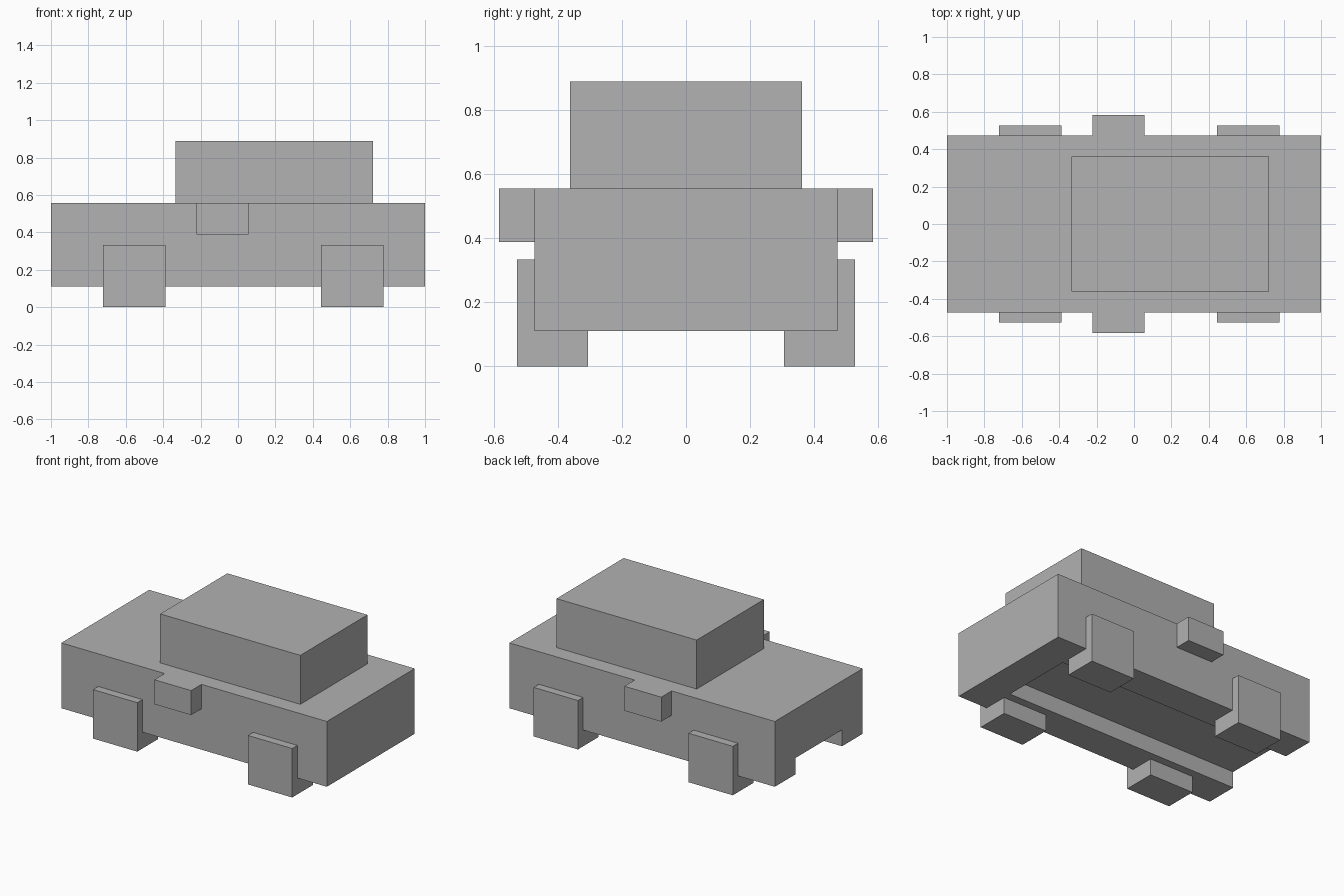
import bpy
import bmesh
from mathutils import Matrix, Vector

old = bpy.data.objects.get("Cube")
if old:
    bpy.data.objects.remove(old, do_unlink=True)

U = 1 / 18  # the model sits on a regular block grid

grey = bpy.data.materials.new("plain_grey")
grey.use_nodes = True
colour = (0.445, 0.445, 0.445, 1)
grey.diffuse_color = colour
grey.node_tree.nodes["Principled BSDF"].inputs["Base Color"].default_value = colour


def box(name, x, y, z):
    """Box spanning the (low, high) ranges, given in grid units."""
    low, high = (Vector(c) * U for c in zip(x, y, z))
    bm = bmesh.new()
    bmesh.ops.create_cube(bm, size=1, matrix=Matrix.Translation((low + high) / 2)
                          @ Matrix.Diagonal((*(high - low), 1)))
    mesh = bpy.data.meshes.new(name)
    bm.to_mesh(mesh)
    bm.free()
    mesh.materials.append(grey)
    obj = bpy.data.objects.new(name, mesh)
    bpy.context.collection.objects.link(obj)
    return obj


# Body with a channel under the floor, open at the -x end
body = box("body", (-18, 18), (-8.5, 8.5), (2, 10))
cutter = box("channel_cutter", (-20, 14), (-4.5, 4.5), (0, 4))
cutter.hide_render = True
cut = body.modifiers.new("channel", 'BOOLEAN')
cut.operation = 'DIFFERENCE'
cut.solver = 'EXACT'
cut.object = cutter
bpy.context.view_layer.objects.active = body
bpy.ops.object.modifier_apply(modifier=cut.name)
bpy.data.objects.remove(cutter, do_unlink=True)

# Cabin
box("cabin", (-6, 13), (-6.5, 6.5), (10, 16))

# Wheels and side mirrors on both sides
for side, s in (("front", -1), ("back", 1)):
    def span(a, b):
        return sorted((s * a, s * b))
    box(side + "_mirror", (-4, 1), span(8.5, 10.5), (7, 10))
    for end, x in (("right", -13), ("left", 8)):
        box(f"{side}_{end}_wheel", (x, x + 6), span(5.5, 9.5), (0, 6))
